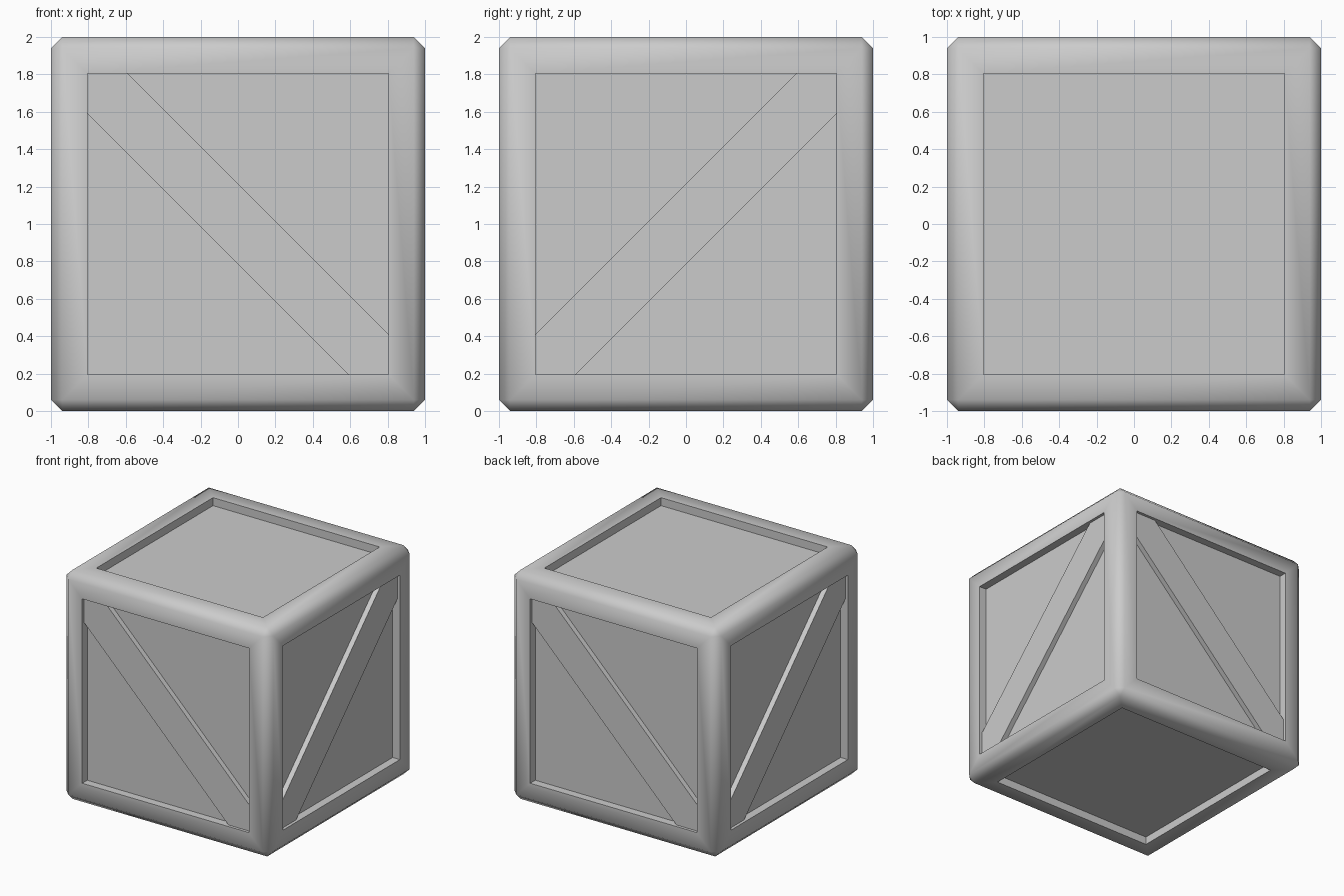
import bpy, bmesh, math
from mathutils import Matrix

if "Cube" in bpy.data.objects:
    bpy.data.objects.remove(bpy.data.objects["Cube"])

CHAMFER, WINDOW, DEPTH = 0.06, 0.805, 0.07
BRACE_DROP = 0.025   # brace front sits just below the frame


def finish(bm, name, angle=50):
    bmesh.ops.recalc_face_normals(bm, faces=bm.faces)
    mesh = bpy.data.meshes.new(name)
    bm.to_mesh(mesh)
    bm.free()
    ob = bpy.data.objects.new(name, mesh)
    bpy.context.collection.objects.link(ob)
    bpy.ops.object.select_all(action='DESELECT')
    ob.select_set(True)
    bpy.context.view_layer.objects.active = ob
    bpy.ops.object.shade_smooth_by_angle(angle=math.radians(angle))
    return ob


# Crate body: chamfered cube with a sunken panel on every side
bm = bmesh.new()
bmesh.ops.create_cube(bm, size=2, matrix=Matrix.Translation((0, 0, 1)))
bmesh.ops.bevel(bm, geom=bm.edges[:], offset=CHAMFER, offset_type='OFFSET',
                segments=1, profile=0.5, affect='EDGES')
bm.normal_update()
panels = [f for f in bm.faces if f.calc_area() > 1]
bmesh.ops.inset_individual(bm, faces=panels, thickness=1 - CHAMFER - WINDOW,
                           use_even_offset=True)
for f in panels:
    n = f.normal.copy()
    wall = bmesh.ops.extrude_discrete_faces(bm, faces=[f])["faces"][0]
    bmesh.ops.translate(bm, verts=wall.verts[:], vec=-n * DEPTH)
finish(bm, "crate_body")

# Diagonal braces: hexagonal outline fitted into the window corners
w, c = WINDOW, 0.59
outline = [(-w, w), (-c, w), (w, -c), (w, -w), (c, -w), (-w, c)]
for i, side in enumerate(("front", "right", "back", "left")):
    flip = -1 if i % 2 else 1
    bm = bmesh.new()
    face = bm.faces.new([bm.verts.new((flip * x, -1 + BRACE_DROP, z + 1))
                         for x, z in outline])
    ext = bmesh.ops.extrude_face_region(bm, geom=[face], use_keep_orig=True)
    back = [v for v in ext["geom"] if isinstance(v, bmesh.types.BMVert)]
    bmesh.ops.translate(bm, verts=back, vec=(0, DEPTH - BRACE_DROP + 0.01, 0))
    bmesh.ops.rotate(bm, verts=bm.verts[:], cent=(0, 0, 0),
                     matrix=Matrix.Rotation(i * math.pi / 2, 3, 'Z'))
    finish(bm, "brace_" + side, 30)
